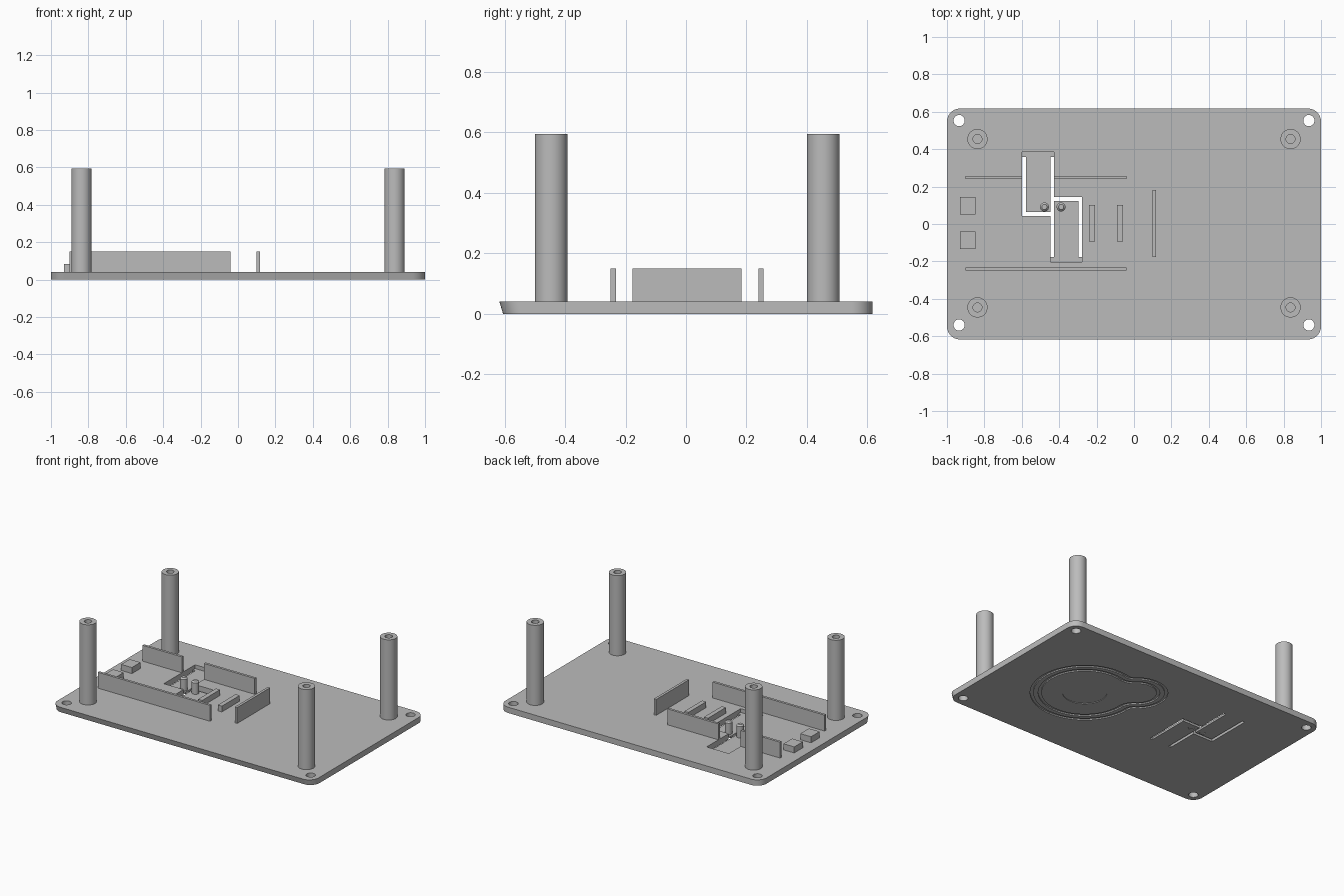
import bpy, bmesh
from math import sin, cos, pi, atan2, sqrt, radians

if "Cube" in bpy.data.objects:
    bpy.data.objects.remove(bpy.data.objects["Cube"])

grey = bpy.data.materials.new("plain grey")
grey.use_nodes = True
COLOR = (0.5, 0.5, 0.5, 1)
grey.diffuse_color = COLOR
grey.node_tree.nodes["Principled BSDF"].inputs["Base Color"].default_value = COLOR

TOP = 0.04     # upper face of the plate
SINK = 0.03    # parts start slightly inside the plate
FLAP = 0.014   # thickness of the spring flaps


def finish(name, bm):
    bmesh.ops.recalc_face_normals(bm, faces=bm.faces)
    mesh = bpy.data.meshes.new(name)
    bm.to_mesh(mesh)
    bm.free()
    mesh.materials.append(grey)
    ob = bpy.data.objects.new(name, mesh)
    bpy.context.collection.objects.link(ob)
    return ob


def smooth(ob):
    bpy.ops.object.select_all(action='DESELECT')
    ob.select_set(True)
    bpy.context.view_layer.objects.active = ob
    bpy.ops.object.shade_smooth_by_angle(angle=radians(30))


def prism(name, outline, z0, z1, inner=None):
    """Extruded outline; with an inner outline of equal length it is a ring."""
    bm = bmesh.new()
    loops = [[[bm.verts.new((x, y, z)) for x, y in pts] for z in (z0, z1)]
             for pts in (outline, inner) if pts]
    n = len(outline)

    def bridge(a, b):
        for i in range(n):
            j = (i + 1) % n
            bm.faces.new((a[i], a[j], b[j], b[i]))
    for low, high in loops:
        bridge(low, high)
    if inner:
        for k in (0, 1):
            bridge(loops[0][k], loops[1][k])
    else:
        for loop in loops[0]:
            bm.faces.new(loop)
    return finish(name, bm)


def box(name, x0, x1, y0, y1, z0, z1):
    return prism(name, [(x0, y0), (x1, y0), (x1, y1), (x0, y1)], z0, z1)


def arc(cx, cy, r, a0, a1, n=12):
    return [(cx + r * cos(a0 + (a1 - a0) * i / n), cy + r * sin(a0 + (a1 - a0) * i / n))
            for i in range(n + 1)]


def circle(x, y, r, n=32):
    return arc(x, y, r, 0, 2 * pi, n)[:-1]


def lathe(name, x, y, profile, steps=40):
    bm = bmesh.new()
    verts = [bm.verts.new((r, 0, z)) for r, z in profile]
    edges = [bm.edges.new(p) for p in zip(verts, verts[1:])]
    bmesh.ops.spin(bm, geom=verts + edges, cent=(0, 0, 0), axis=(0, 0, 1),
                   angle=2 * pi, steps=steps)
    bmesh.ops.remove_doubles(bm, verts=bm.verts, dist=1e-4)
    bmesh.ops.translate(bm, verts=bm.verts, vec=(x, y, 0))
    ob = finish(name, bm)
    smooth(ob)
    return ob


def cut(target, cutter):
    cutter.hide_render = True
    mod = target.modifiers.new("cut", 'BOOLEAN')
    mod.operation = 'DIFFERENCE'
    mod.solver = 'EXACT'
    mod.object = cutter
    bpy.context.view_layer.objects.active = target
    bpy.ops.object.modifier_apply(modifier=mod.name)
    bpy.data.objects.remove(cutter)


# Base plate with rounded corners and a leaning front edge
W, D, R = 1.0, 0.617, 0.07
outline = []
for k, (sx, sy) in enumerate([(1, 1), (-1, 1), (-1, -1), (1, -1)]):
    outline += arc(sx * (W - R), sy * (D - R), R, k * pi / 2, (k + 1) * pi / 2)
plate = prism("base_plate", outline, 0, TOP)
for v in plate.data.vertices:
    if v.co.z < 0.01 and v.co.y < 0:
        v.co.y += 0.012

# Corner screw holes
for x in (-0.935, 0.935):
    for y in (-0.54, 0.553):
        cut(plate, prism("hole_cutter", circle(x, y, 0.03), -1, 1))

# Two spring flaps: pockets from above, then slots all the way through
XL, XM0, XM1, XR = -0.598, -0.447, -0.428, -0.277
GAP = 0.02
cut(plate, box("pocket_cutter", XL, XM1, 0.043, 0.385, FLAP, 1))
cut(plate, box("pocket_cutter", XM0, XR, -0.203, 0.144, FLAP, 1))
for slot in [(XL, XL + GAP, 0.043, 0.358), (XL, XM1, 0.043, 0.043 + GAP),
             (XM0, XM1, -0.176, 0.358), (XM0, XR, 0.144 - GAP, 0.144),
             (XR - GAP, XR, -0.176, 0.144)]:
    cut(plate, box("slot_cutter", *slot, -1, 1))


# Engraved outline underneath: a large and a small circle joined by fillets
def two_lobes(inset):
    big, small, fil, dist = 0.34, 0.19, 0.05, 0.327
    fx = ((big + fil) ** 2 - (small + fil) ** 2 + dist ** 2) / (2 * dist)
    fy = sqrt((big + fil) ** 2 - fx ** 2)
    a, b = atan2(fy, fx), atan2(fy, fx - dist)
    half = (arc(dist, 0, small - inset, 0, b, 20)
            + arc(fx, fy, fil + inset, b + pi, a + pi, 10)[1:-1]
            + arc(0, 0, big - inset, a, pi, 32))
    pts = half + [(x, -y) for x, y in reversed(half[1:-1])]
    t = radians(141)
    return [(0.4 + x * cos(t) - y * sin(t), x * sin(t) + y * cos(t)) for x, y in pts]


for inset in (0, 0.05):
    cut(plate, prism("groove_cutter", two_lobes(inset), -0.1, 0.008, two_lobes(inset + 0.02)))
cut(plate, prism("disc_cutter", circle(0.4, 0, 0.139, 48), -0.1, 0.004))

# Button pegs on the flaps, with shallow dimples below
PEG_Y = 0.091
for side, x in (("right", -0.479), ("left", -0.39)):
    cut(plate, prism("dimple_cutter", circle(x, PEG_Y, 0.02), -0.1, 0.004))
    lathe(side + "_button_peg", x, PEG_Y,
          [(0, 0.01), (0.024, 0.01), (0.024, 0.092), (0.014, 0.102), (0, 0.102)], 24)
smooth(plate)

# Corner posts with blind bores
for side, x in (("right", -0.837), ("left", 0.837)):
    for end, y in (("front", -0.446), ("back", 0.454)):
        lathe(f"{end}_{side}_post", x, y,
              [(0, SINK), (0.054, SINK), (0.054, 0.595), (0.024, 0.595), (0.024, 0.3), (0, 0.3)])

# Holder walls, the back one interrupted by the flap pocket
WALL = 0.15
box("front_wall", -0.9, -0.04, -0.249, -0.232, SINK, WALL)
box("back_wall_right", -0.9, XL, 0.24, 0.257, SINK, WALL)
box("back_wall_left", XM1, -0.04, 0.24, 0.257, SINK, WALL)
box("end_wall", 0.1, 0.118, -0.177, 0.183, SINK, WALL)

# Low support ribs and blocks
for i, x in enumerate((-0.24, -0.09)):
    box(f"support_rib_{i + 1}", x, x + 0.031, -0.093, 0.102, SINK, 0.08)
for i, y in enumerate((-0.134, 0.05)):
    box(f"support_block_{i + 1}", -0.93, -0.848, y, y + 0.094, SINK, 0.082)
